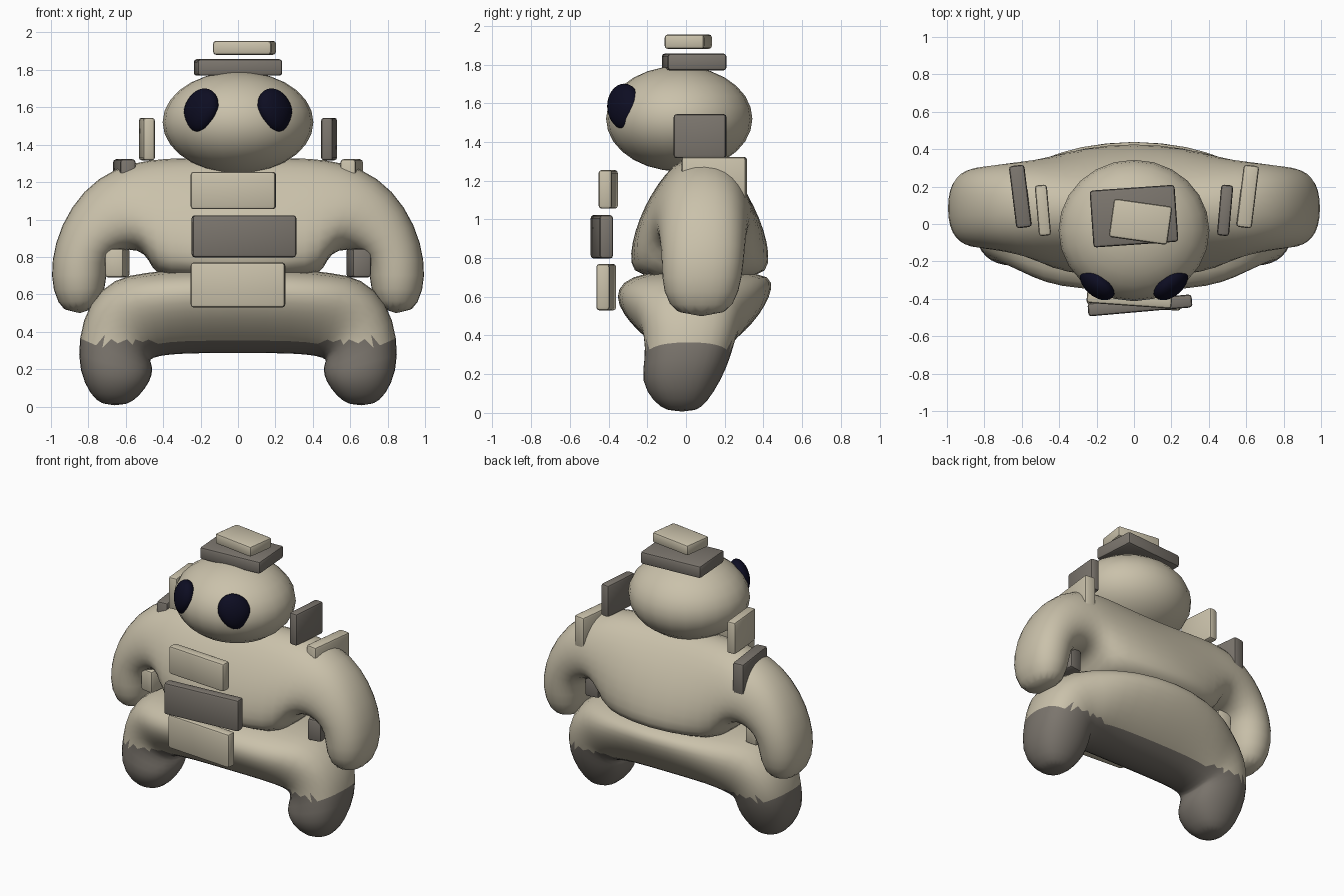
import bpy, bmesh, math
from mathutils import Matrix

if "Cube" in bpy.data.objects:
    bpy.data.objects.remove(bpy.data.objects["Cube"])


def material(name, rgb):
    m = bpy.data.materials.new(name)
    m.diffuse_color = (*rgb, 1)
    m.use_nodes = True
    m.node_tree.nodes["Principled BSDF"].inputs["Base Color"].default_value = m.diffuse_color
    return m


SAND = material("sand", (0.59, 0.535, 0.405))
STONE = material("grey_stone", (0.20, 0.18, 0.155))
NAVY = material("dark_navy", (0.004, 0.004, 0.016))


def make(name, bm, *mats):
    bmesh.ops.recalc_face_normals(bm, faces=bm.faces)
    me = bpy.data.meshes.new(name)
    bm.to_mesh(me)
    bm.free()
    ob = bpy.data.objects.new(name, me)
    bpy.context.collection.objects.link(ob)
    for m in mats:
        me.materials.append(m)
    return ob


def finish(ob, angle=50):
    """Apply modifiers, then smooth."""
    bpy.ops.object.select_all(action='DESELECT')
    bpy.context.view_layer.objects.active = ob
    ob.select_set(True)
    for m in list(ob.modifiers):
        bpy.ops.object.modifier_apply(modifier=m.name)
    bpy.ops.object.shade_smooth_by_angle(angle=math.radians(angle))


def arch(name, stations, full_end, n=16):
    """Mirrored limb arch; station = outer x,z, inner x,z, front/back y outer, front/back y inner.
    full_end: +1 / -1 squares the outer / inner end near the middle, at the waist."""
    bm = bmesh.new()
    full = [(-s[0], s[1], -s[2], *s[3:]) for s in reversed(stations[1:])] + stations
    rings = []
    for ox, oz, ix, iz, fo, bo, fi, bi in full:
        ring = []
        waist = max(0, 1 - abs(ox) / 0.65) ** 0.5
        for k in range(n):
            t = 2 * math.pi * k / n
            c, s = math.cos(t), math.sin(t)
            square = s * full_end > 0.1 and (c > 0 or full_end < 0)
            power = 0.75 - (0.5 * waist if square else 0)
            c = math.copysign(abs(c) ** power, c) if abs(c) > 1e-6 else 0
            u = (s * 1.02 + 1) / 2
            f, b = fi + (fo - fi) * u, bi + (bo - bi) * u
            y = (f + b) / 2 + c * (b - f) / 2 * 1.01
            ring.append(bm.verts.new((ix + (ox - ix) * u, y, iz + (oz - iz) * u)))
        rings.append(ring)
    for a, b in zip(rings, rings[1:]):
        for k in range(n):
            j = (k + 1) % n
            bm.faces.new((a[k], a[j], b[j], b[k]))
    bm.faces.new(rings[0])
    bm.faces.new(rings[-1])
    ob = make(name, bm, SAND, STONE)
    ob.modifiers.new("round", 'SUBSURF').levels = 1
    ob.modifiers.new("triangles", 'TRIANGULATE')
    finish(ob, 75)
    return ob


# Torso, shoulders and arms
arch("torso_and_arms", [
    (0, 1.33, 0, .68, -.12, .25, -.36, .51),
    (.28, 1.33, .28, .68, -.12, .27, -.35, .48),
    (.46, 1.325, .44, .69, -.12, .30, -.31, .41),
    (.66, 1.28, .475, .79, -.12, .32, -.24, .36),
    (.83, 1.16, .53, .84, -.12, .32, -.18, .33),
    (.95, .97, .63, .84, -.12, .31, -.15, .31),
    (1.0, .78, .70, .78, -.12, .30, -.13, .30),
    (.995, .62, .705, .63, -.12, .28, -.13, .28),
    (.93, .49, .76, .50, -.05, .21, -.05, .21)], -1)

# Hips and legs, with grey feet and underside
hips = arch("hips_and_legs", [
    (0, .74, 0, .285, -.48, .54, -.17, .23),
    (.3, .74, .3, .285, -.47, .51, -.17, .23),
    (.5, .715, .43, .27, -.42, .43, -.16, .24),
    (.66, .69, .475, .25, -.32, .34, -.17, .24),
    (.80, .56, .465, .235, -.25, .30, -.18, .22),
    (.855, .36, .455, .20, -.215, .26, -.21, .20),
    (.85, .19, .465, .14, -.24, .19, -.23, .17),
    (.79, .06, .53, .05, -.17, .11, -.17, .11),
    (.72, .005, .60, .005, -.09, .05, -.09, .05)], 1)
for p in hips.data.polygons:
    p.material_index = int(p.center.z < 0.345)


def ball(name, centre, radii, mat, taper=0, lean=0, sweep=0):
    """Ellipsoid; taper narrows the bottom, lean and sweep shear it sideways and backwards."""
    bm = bmesh.new()
    bmesh.ops.create_uvsphere(bm, u_segments=24, v_segments=14, radius=1)
    for v in bm.verts:
        x, y, z = v.co
        x *= 1 + taper * min(z, 0)
        v.co = (centre[0] + radii[0] * x + lean * z,
                centre[1] + radii[1] * y + sweep * x,
                centre[2] + radii[2] * z)
    finish(make(name, bm, mat), 60)


# Head and eyes
ball("head", (0, -.035, 1.52), (.403, .378, .272), SAND)
for side, sx in (("left", -1), ("right", 1)):
    ball(side + "_eye", (sx * .197, -.32, 1.583), (.093, .078, .118), NAVY, .2, sx * -.018, sx * .04)


def plate(name, centre, size, turn, mat):
    bm = bmesh.new()
    bmesh.ops.create_cube(bm, size=1)
    bmesh.ops.scale(bm, vec=size, verts=bm.verts)
    ob = make(name, bm, mat)
    ob.matrix_world = Matrix.Translation(centre) @ Matrix.Rotation(math.radians(turn), 4, 'Z')
    bev = ob.modifiers.new("edge", 'BEVEL')
    bev.width, bev.segments = .016, 2
    finish(ob, 35)


# Chest plates
plate("upper_chest_plate", (-.025, -.402, 1.155), (.455, .07, .2), -4, SAND)
plate("middle_chest_plate", (.032, -.435, .91), (.558, .07, .225), 5, STONE)
plate("lower_chest_plate", (0, -.412, .65), (.505, .07, .24), -4, SAND)

# Slabs stacked above the head
plate("lower_head_slab", (0, .042, 1.813), (.455, .305, .088), 4, STONE)
plate("upper_head_slab", (.035, .012, 1.918), (.315, .207, .075), -8, SAND)

# Shoulder fins and arm plates, alternating colours per side
for side, sx, a, b in (("left", -1, SAND, STONE), ("right", 1, STONE, SAND)):
    plate(side + "_shoulder_fin", (sx * .487, .073, 1.43), (.065, .272, .228), sx * -5, a)
    plate(side + "_outer_fin", (sx * .608, .147, 1.21), (.083, .335, .225), sx * -7, b)
    plate(side + "_arm_plate", (sx * .645, .04, .768), (.10, .26, .155), sx * 8, a)
